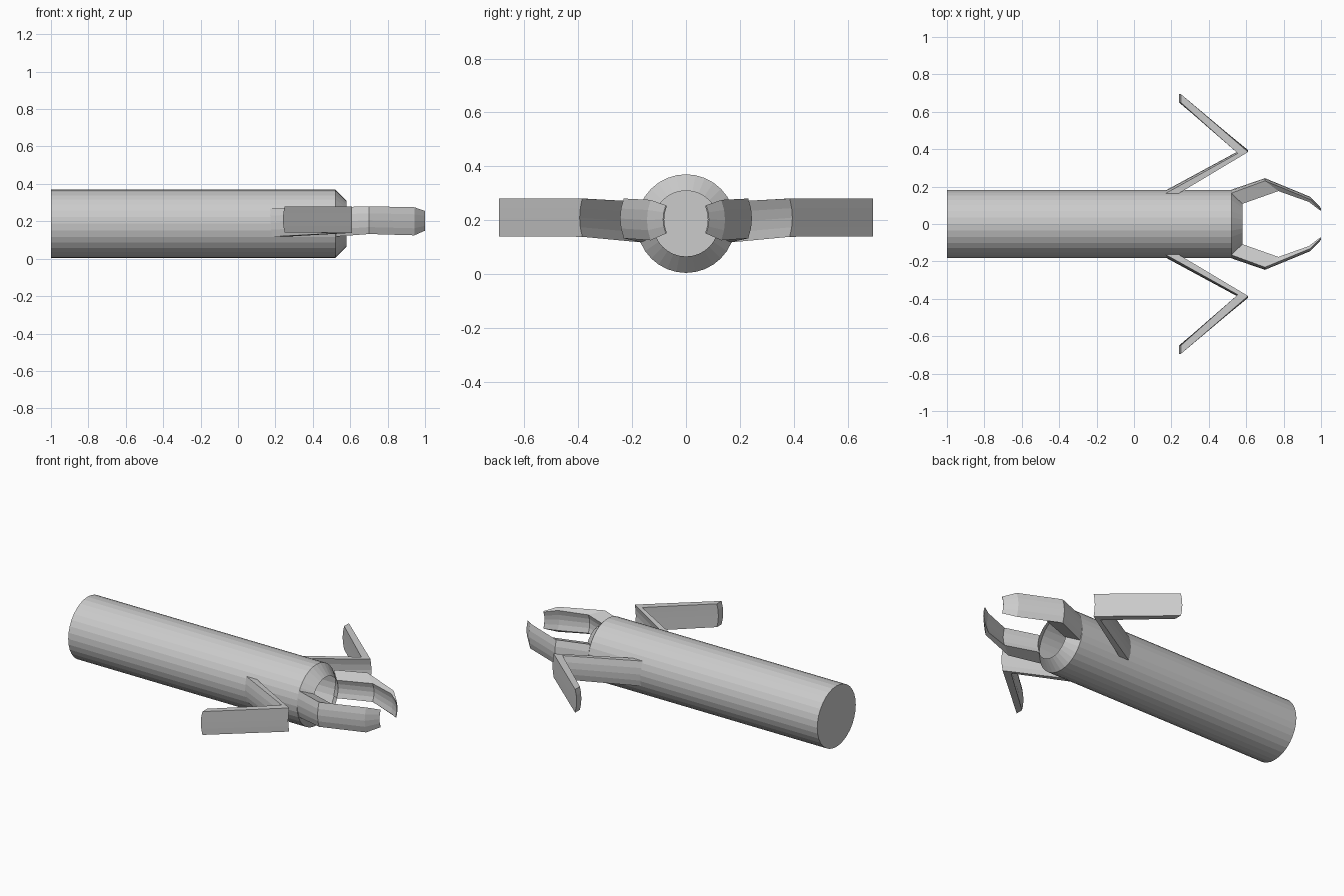
import bpy, bmesh, math

if "Cube" in bpy.data.objects:
    bpy.data.objects.remove(bpy.data.objects["Cube"])

AXIS_Z = 0.187
SEG = 4  # facets across each curved strip


def make_object(name, bm):
    bmesh.ops.recalc_face_normals(bm, faces=bm.faces)
    mesh = bpy.data.meshes.new(name)
    bm.to_mesh(mesh)
    bm.free()
    obj = bpy.data.objects.new(name, mesh)
    bpy.context.collection.objects.link(obj)
    return obj


def arc(bm, x, y, z0, z1, bx, by, side):
    """Vertical row of points bowed by (bx, by) so its middle passes through x, y."""
    row = []
    for i in range(SEG + 1):
        t = 2 * i / SEG - 1
        row.append(bm.verts.new((x - bx * t * t, side * (y - by * t * t),
                                 z0 + (z1 - z0) * i / SEG)))
    return row


def bent_plate(name, stations, side):
    """Loft closed rings, each made of an outer and an inner arc."""
    bm = bmesh.new()
    rings = [arc(bm, *outer, side) + arc(bm, *inner, side)[::-1]
             for outer, inner in stations]
    n = len(rings[0])
    for a, b in zip(rings, rings[1:]):
        for i in range(n):
            j = (i + 1) % n
            bm.faces.new((a[i], a[j], b[j], b[i]))
    for ring in (rings[0], rings[-1]):
        for i in range(SEG):
            bm.faces.new((ring[i], ring[i + 1], ring[n - 2 - i], ring[n - 1 - i]))
    return make_object(name, bm)


# Hollow barrel: capped at the back, chamfered and open at the front
bm = bmesh.new()
sides = 32
rings = []
for x, r in ((-1.0, 0.183), (0.52, 0.183), (0.58, 0.122)):
    rings.append([bm.verts.new((x, r * math.cos(2 * math.pi * k / sides),
                                AXIS_Z + r * math.sin(2 * math.pi * k / sides)))
                  for k in range(sides)])
for a, b in zip(rings, rings[1:]):
    for k in range(sides):
        j = (k + 1) % sides
        bm.faces.new((a[k], a[j], b[j], b[k]))
bm.faces.new(rings[0])
make_object("barrel", bm)

# Each arc: x, y, bottom z, top z, bow in x, bow in y
claw = [
    ((0.52, 0.183, 0.118, 0.275, 0, 0.018), (0.58, 0.122, 0.142, 0.25, 0, 0.014)),
    ((0.70, 0.245, 0.132, 0.28, 0, 0.014), (0.772, 0.188, 0.145, 0.255, 0, 0.012)),
    ((0.943, 0.145, 0.125, 0.275, 0, 0.014), (0.935, 0.13, 0.14, 0.26, 0, 0.012)),
    ((1.0, 0.085, 0.15, 0.255, 0, 0.010), (0.997, 0.081, 0.152, 0.252, 0, 0.010)),
]
fin = [
    ((0.24, 0.18, 0.117, 0.268, 0, 0.016), (0.17, 0.18, 0.117, 0.268, 0, 0.016)),
    ((0.61, 0.395, 0.138, 0.28, 0, 0.010), (0.555, 0.388, 0.138, 0.28, 0, 0.010)),
    ((0.24, 0.695, 0.14, 0.28, -0.010, 0), (0.24, 0.65, 0.14, 0.28, -0.010, 0)),
]

# Front claws and folded side fins, mirrored left and right
for side, label in ((1, "back"), (-1, "front")):
    bent_plate("claw_" + label, claw, side)
    bent_plate("side_fin_" + label, fin, side)
